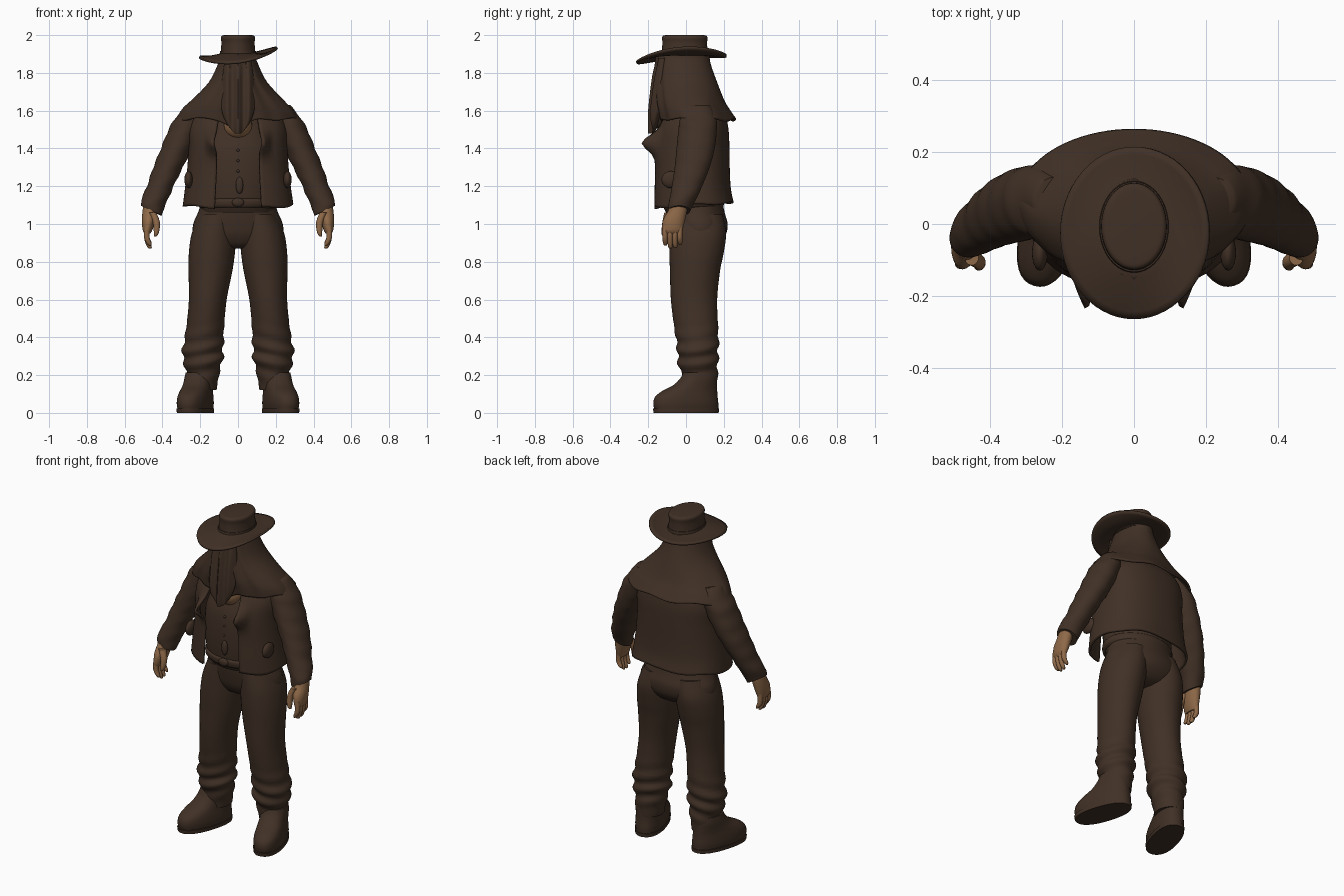
import bpy, bmesh, math
from mathutils import Vector, Matrix

if "Cube" in bpy.data.objects:
    bpy.data.objects.remove(bpy.data.objects["Cube"])


def material(name, rgb):
    m = bpy.data.materials.new(name)
    m.diffuse_color = (*rgb, 1)
    m.use_nodes = True
    m.node_tree.nodes["Principled BSDF"].inputs["Base Color"].default_value = m.diffuse_color
    return m


CLOTH = material("dark brown cloth", (0.052, 0.030, 0.019))
SKIN = material("tan skin", (0.27, 0.14, 0.065))


def finish(name, bm, mat, mirror=False, thick=0.0):
    bmesh.ops.recalc_face_normals(bm, faces=bm.faces)
    me = bpy.data.meshes.new(name)
    bm.to_mesh(me)
    bm.free()
    me.materials.append(mat)
    ob = bpy.data.objects.new(name, me)
    bpy.context.collection.objects.link(ob)
    bpy.ops.object.select_all(action='DESELECT')
    ob.select_set(True)
    bpy.context.view_layer.objects.active = ob
    bpy.ops.object.shade_smooth_by_angle(angle=math.radians(50))
    if thick:
        sol = ob.modifiers.new("thickness", 'SOLIDIFY')
        sol.thickness = thick
        sol.offset = -1
    if mirror:
        ob.modifiers.new("mirror", 'MIRROR')
    return ob


def smooth_rows(rows, steps):
    """Catmull-Rom interpolation of the section rows."""
    pts = [Vector(r) for r in rows]
    out = []
    for i in range(len(pts) - 1):
        b, c = pts[i], pts[i + 1]
        a, d = pts[max(i - 1, 0)], pts[min(i + 2, len(pts) - 1)]
        for k in range(steps):
            t = k / steps
            out.append(0.5 * (2 * b + (c - a) * t + (2 * a - 5 * b + 4 * c - d) * t * t
                              + (3 * b - a - 3 * c + d) * t ** 3))
    return out + [pts[-1]]


def spow(v, e):
    return math.copysign(abs(v) ** e, v)


def loft(name, rows, mat, tweak=None, gap=0.0, p=2.0, cap=True, seg=40, steps=4, **kw):
    """Loft of level oval sections: z, centre x, half width, front y, back y.
    Angle 0 faces the front; gap leaves the front open."""
    bm = bmesh.new()
    n = seg + 1 if gap else seg
    rings = []
    for z, cx, rx, yf, yb in smooth_rows(rows, steps):
        ring = []
        for i in range(n):
            a = gap + (2 * math.pi - 2 * gap) * i / seg
            co = Vector((cx + rx * spow(math.sin(a), 2 / p),
                         (yf + yb) / 2 - (yb - yf) / 2 * spow(math.cos(a), 2 / p), z))
            ring.append(bm.verts.new(tweak(co, a) if tweak else co))
        rings.append(ring)
    for r, s in zip(rings, rings[1:]):
        for i in range(seg):
            j = (i + 1) % n
            bm.faces.new((r[i], r[j], s[j], s[i]))
    if cap and not gap:
        bm.faces.new(rings[0])
        bm.faces.new(rings[-1])
    return finish(name, bm, mat, **kw)


def ball(name, loc, size, mat, **kw):
    bm = bmesh.new()
    bmesh.ops.create_uvsphere(bm, u_segments=20, v_segments=12, radius=1,
                              matrix=Matrix.Translation(loc) @ Matrix.Diagonal((*size, 1)))
    return finish(name, bm, mat, **kw)


# Hat crown and band
loft("hat_crown", [(1.88, 0, .096, -.135, .12), (1.92, 0, .091, -.128, .114),
                   (1.96, 0, .088, -.125, .112), (1.985, 0, .091, -.127, .114),
                   (1.997, 0, .084, -.12, .107), (2.0, 0, .07, -.105, .092)], CLOTH)
loft("hat_band", [(1.885, 0, .099, -.139, .123), (1.915, 0, .095, -.133, .118)], CLOTH)


# Hat brim, curled up on one side
def brim_shape(co, a):
    r = co.z
    u, v = math.sin(a) * r, -math.cos(a) * r
    rim = 1.878 + .018 * v + .025 * u + .035 * u * u
    s = max(0, (r - .42) / .58)
    return Vector((co.x, co.y, 1.905 * (1 - s) + rim * s))


loft("hat_brim", [(r, 0, .205 * r, -.025 - .24 * r, -.025 + .24 * r)
                  for r in (.3, .45, .6, .8, 1.0)], CLOTH, brim_shape,
     cap=False, seg=56, steps=2, thick=.012)


# Hood draping into a shoulder cape
def cape_shape(co, a):
    t = min(1, max(0, (1.7 - co.z) / .14))
    front = max(0, math.cos(a)) ** 3
    co.y -= .010 * front * math.cos(15 * a)
    if abs(co.x) < .2 and front > 0:
        co.z -= t * .05 * math.exp(-(co.x / .07) ** 2)
    co.z += t * .007 * math.sin(7 * a)
    return co


loft("hood_cape", [(1.90, 0, .088, -.145, .125), (1.85, 0, .105, -.155, .13),
                   (1.75, 0, .155, -.165, .165), (1.65, 0, .25, -.16, .205),
                   (1.60, 0, .298, -.152, .235), (1.555, 0, .325, -.145, .265)],
     CLOTH, cape_shape, cap=False, seg=80, thick=.012)


# Face veil with hanging folds
def veil_shape(co, a):
    if math.cos(a) > 0:
        co.y -= .012 * math.cos(co.x * 105) * min(1, (1.9 - co.z) / .1) * math.cos(a)
    return co


loft("face_veil", [(1.88, 0, .07, -.152, -.09), (1.75, 0, .085, -.172, -.10),
                   (1.62, 0, .088, -.187, -.12), (1.55, 0, .07, -.19, -.14),
                   (1.51, 0, .045, -.19, -.155), (1.48, 0, .018, -.188, -.168)],
     CLOTH, veil_shape, seg=64)

# Bare upper chest
ball("chest_skin", (0, -.055, 1.52), (.076, .092, .077), SKIN)

# Vest with buttons, belt and buckle
loft("vest", [(1.06, 0, .195, -.105, .19), (1.12, 0, .205, -.13, .19),
              (1.25, 0, .215, -.138, .19), (1.38, 0, .21, -.13, .18),
              (1.47, 0, .18, -.105, .16), (1.58, 0, .13, -.06, .13)], CLOTH)
loft("belt", [(1.085, 0, .20, -.13, .195), (1.10, 0, .212, -.14, .2),
              (1.125, 0, .212, -.142, .2), (1.135, 0, .205, -.13, .195)], CLOTH)
ball("belt_buckle", (0, -.142, 1.115), (.032, .014, .024), CLOTH)
ball("watch_fob", (.008, -.142, 1.205), (.02, .014, .045), CLOTH)
for i in range(3):
    ball("vest_button", (0, -.135 + .004 * i, 1.28 + .055 * i), (.008, .008, .008), CLOTH)

# Open jacket with flared lapels
GAP = .37


def jacket_shape(co, a):
    edge = max(0, 1 - (min(a, 2 * math.pi - a) - GAP) / .3)
    f = edge * math.exp(-((co.z - 1.43) / .05) ** 2)
    co.y -= .075 * f
    co.x += math.copysign(.025 * f, co.x)
    low = max(0, (1.2 - co.z) / .1)
    co.z += low * (.015 * -math.cos(a) + .006 * math.sin(5 * a))
    return co


loft("jacket", [(1.66, 0, .15, -.08, .14), (1.58, 0, .23, -.12, .205),
                (1.50, 0, .262, -.155, .225), (1.40, 0, .262, -.175, .23),
                (1.28, 0, .27, -.175, .232), (1.18, 0, .282, -.178, .238),
                (1.10, 0, .293, -.18, .252)],
     CLOTH, jacket_shape, gap=GAP, p=2.4, seg=72, thick=.014)
ball("jacket_pocket_flap", (.262, -.08, 1.235), (.022, .05, .045), CLOTH, mirror=True)


# Sleeves with slanted cuffs
def sleeve_shape(co, a):
    w = min(1, max(0, (1.2 - co.z) / .12))
    co.z += w * .5 * (co.x - .458)
    co.x += .003 * math.sin(co.z * 70 + a)
    return co


loft("sleeve", [(1.63, .225, .05, .01, .13), (1.56, .26, .072, -.03, .16),
                (1.50, .283, .084, -.04, .163), (1.40, .325, .083, -.05, .152),
                (1.30, .37, .078, -.06, .125), (1.20, .412, .07, -.075, .085),
                (1.11, .452, .06, -.092, .04), (1.07, .458, .055, -.092, .022)],
     CLOTH, sleeve_shape, mirror=True)

# Hands: palm, four fingers and thumb
loft("palm", [(1.13, .462, .036, -.075, .01), (1.07, .467, .038, -.095, .005),
              (1.02, .473, .036, -.122, -.005), (.97, .479, .026, -.126, -.018),
              (.95, .479, .016, -.12, -.025)], SKIN, seg=24, mirror=True)
for i in range(4):
    y, tip = -.11 + .026 * i, (.885, .87, .872, .89)[i]
    loft("finger", [(.99, .482, .015, y - .015, y + .015), (.93, .483, .015, y - .015, y + .013),
                    (tip + .012, .47, .013, y - .011, y + .013),
                    (tip, .464, .006, y - .004, y + .007)], SKIN, seg=12, steps=3, mirror=True)
loft("thumb", [(1.06, .452, .02, -.115, -.07), (1.01, .432, .019, -.125, -.085),
               (.955, .432, .014, -.13, -.098), (.935, .438, .006, -.124, -.108)],
     SKIN, seg=14, steps=3, mirror=True)

# Trousers: seat and legs with creases near the hem
loft("trouser_seat", [(1.13, 0, .19, -.10, .19), (1.06, 0, .212, -.095, .205),
                      (1.00, 0, .237, -.085, .22), (.94, 0, .235, -.07, .21),
                      (.89, 0, .18, -.04, .17), (.87, 0, .09, 0, .12)], CLOTH)


def leg_shape(co, a):
    w = math.exp(-((co.z - .31) / .11) ** 2)
    k = .009 * w * math.sin(co.z * 75 + 2 * math.sin(a + .6))
    co.x += k * math.sin(a)
    co.y -= k * math.cos(a)
    return co


loft("trouser_leg", [(1.05, .105, .10, -.08, .195), (.95, .127, .118, -.086, .212),
                     (.85, .138, .122, -.088, .20), (.75, .146, .116, -.085, .18),
                     (.60, .16, .10, -.08, .165), (.45, .174, .10, -.062, .17),
                     (.34, .185, .107, -.045, .172), (.28, .187, .104, -.045, .168),
                     (.21, .185, .086, -.025, .168), (.12, .19, .076, -.01, .163)],
     CLOTH, leg_shape, steps=6, mirror=True)


# Boots turned outwards, with a sole
def boot_turn(co, a):
    c, s = math.cos(.30), math.sin(.30)
    return Vector((.226 + co.x * c - co.y * s, co.x * s + co.y * c, co.z))


loft("boot", [(.018, 0, .078, -.172, .176), (.05, 0, .082, -.178, .176),
              (.085, 0, .08, -.168, .172), (.115, 0, .076, -.13, .17),
              (.145, 0, .074, -.07, .168), (.18, 0, .074, -.03, .166),
              (.215, 0, .07, -.01, .16)], CLOTH, boot_turn, p=2.3, mirror=True)
loft("boot_sole", [(0, 0, .082, -.176, .178), (.022, 0, .084, -.18, .18)],
     CLOTH, boot_turn, p=2.3, steps=1, mirror=True)
